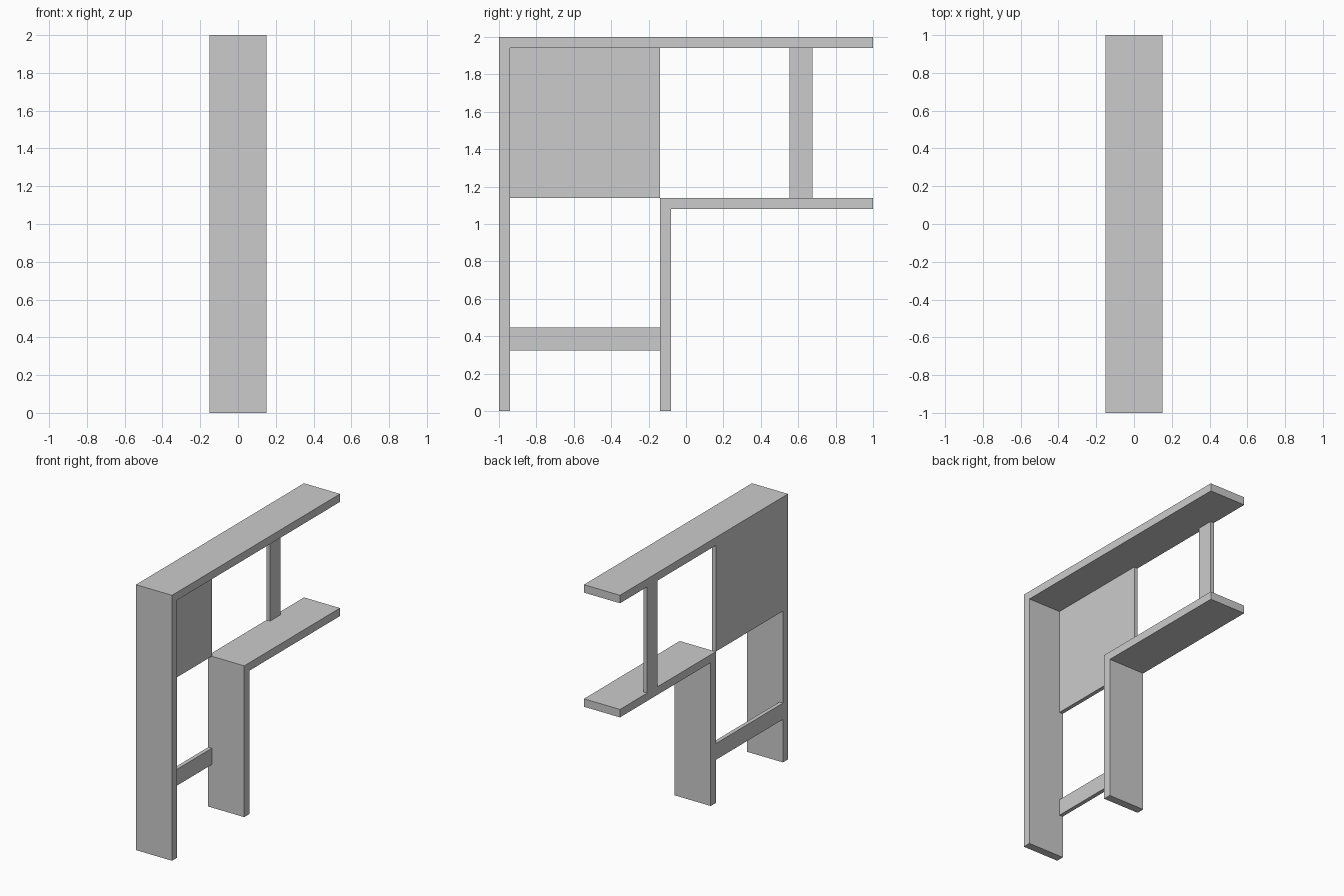
import bpy, bmesh
from mathutils import Vector

if "Cube" in bpy.data.objects:
    bpy.data.objects.remove(bpy.data.objects["Cube"])

W = 0.15      # half width of the boards
T = 0.06      # board thickness
IN = -0.12    # inner face of the thin infill pieces, flush with the left side


def extrude_profile(name, pts, x0, x1):
    """Extrude a closed (y, z) outline from x0 to x1."""
    bm = bmesh.new()
    face = bm.faces.new([bm.verts.new((x0, y, z)) for y, z in pts])
    ext = bmesh.ops.extrude_face_region(bm, geom=[face])
    verts = [g for g in ext["geom"] if isinstance(g, bmesh.types.BMVert)]
    bmesh.ops.translate(bm, verts=verts, vec=Vector((x1 - x0, 0, 0)))
    bmesh.ops.recalc_face_normals(bm, faces=bm.faces)
    mesh = bpy.data.meshes.new(name)
    bm.to_mesh(mesh)
    bm.free()
    obj = bpy.data.objects.new(name, mesh)
    bpy.context.collection.objects.link(obj)
    return obj


def angle_frame(name, y, z):
    """Upright at y with a board at height z running to the back."""
    pts = [(y, 0), (y + T, 0), (y + T, z - T), (1, z - T), (1, z), (y, z)]
    return extrude_profile(name, pts, -W, W)


def infill(name, y0, y1, z0, z1):
    pts = [(y0, z0), (y1, z0), (y1, z1), (y0, z1)]
    return extrude_profile(name, pts, -W, IN)


# Two nested angled frames
angle_frame("outer_frame", -1, 2)
angle_frame("inner_frame", -0.14, 1.14)

# Thin pieces joining the frames
infill("corner_panel", -0.94, -0.14, 1.14, 1.94)
infill("lower_brace", -0.94, -0.14, 0.324, 0.447)
infill("upper_brace", 0.553, 0.676, 1.14, 1.94)
